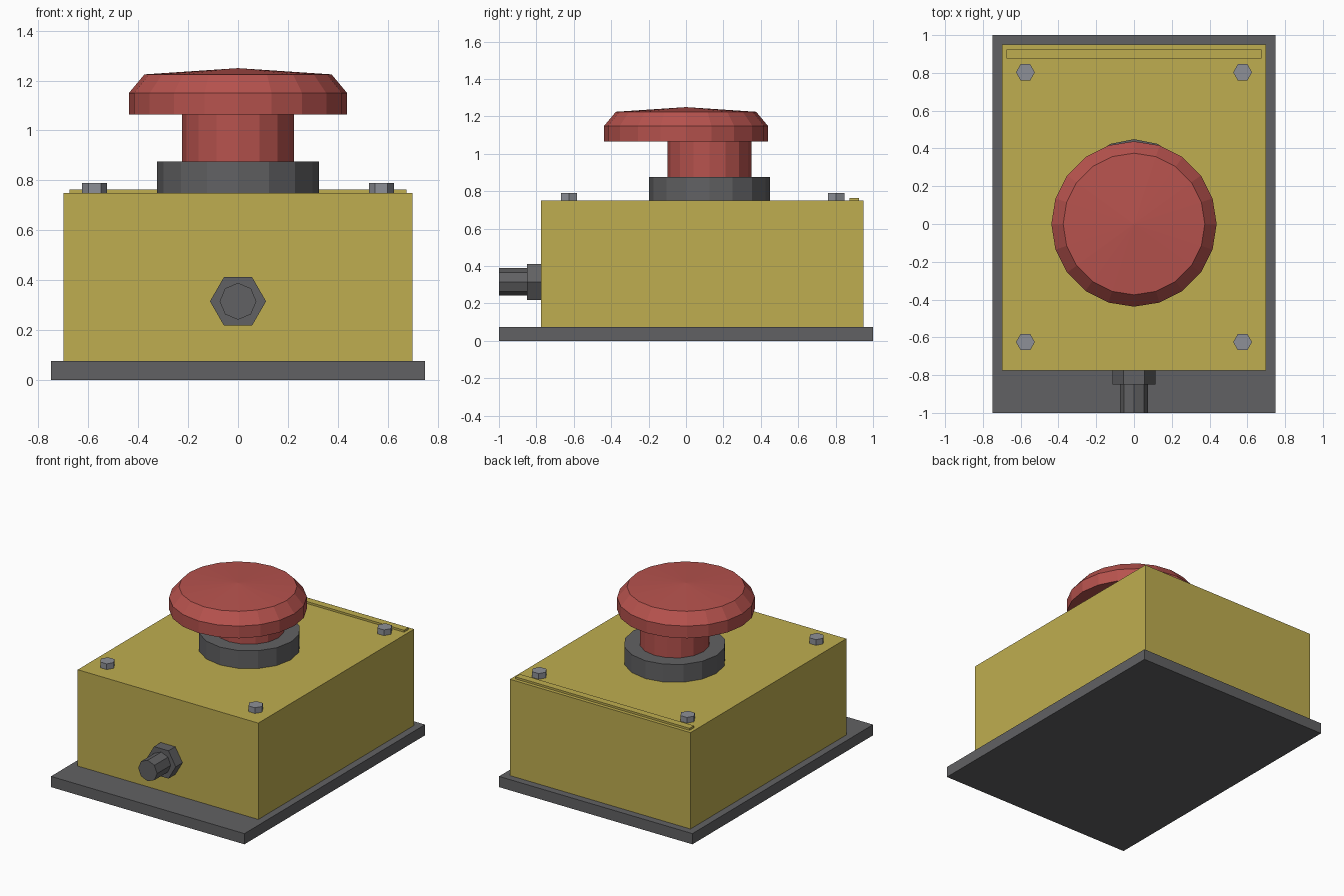
import bpy, bmesh, math
from mathutils import Matrix, Vector

if "Cube" in bpy.data.objects:
    bpy.data.objects.remove(bpy.data.objects["Cube"])


def colour(name, rgb):
    m = bpy.data.materials.new(name)
    m.diffuse_color = (*rgb, 1)
    m.use_nodes = True
    m.node_tree.nodes["Principled BSDF"].inputs["Base Color"].default_value = m.diffuse_color
    return m


YELLOW = colour("mustard_yellow", (0.52, 0.42, 0.08))
GREY = colour("dark_grey", (0.12, 0.12, 0.125))
RED = colour("dull_red", (0.47, 0.085, 0.075))
STEEL = colour("steel_grey", (0.27, 0.28, 0.31))


def finish(name, bm, mat):
    bmesh.ops.recalc_face_normals(bm, faces=bm.faces)
    mesh = bpy.data.meshes.new(name)
    bm.to_mesh(mesh)
    bm.free()
    mesh.materials.append(mat)
    ob = bpy.data.objects.new(name, mesh)
    bpy.context.collection.objects.link(ob)
    return ob


def box(name, lo, hi, mat):
    lo, hi = Vector(lo), Vector(hi)
    bm = bmesh.new()
    bmesh.ops.create_cube(bm, size=1, matrix=Matrix.Translation((lo + hi) / 2)
                          @ Matrix.Diagonal((*(hi - lo), 1)))
    return finish(name, bm, mat)


def lathe(name, profile, sides, mat, loc=(0, 0, 0), rot=None):
    """Stack of polygon rings (radius, height); a zero radius makes an apex."""
    bm = bmesh.new()
    rings = []
    for r, z in profile:
        n = sides if r else 1
        rings.append([bm.verts.new((r * math.cos(math.tau * i / sides),
                                    r * math.sin(math.tau * i / sides), z))
                      for i in range(n)])
    for a, b in zip(rings, rings[1:]):
        for i in range(sides):
            j = (i + 1) % sides
            if len(b) == 1:
                bm.faces.new((a[i], a[j], b[0]))
            else:
                bm.faces.new((a[i], a[j], b[j], b[i]))
    for ring in (rings[0], rings[-1]):
        if len(ring) > 1:
            bm.faces.new(ring)
    bm.transform(Matrix.Translation(loc) @ (rot or Matrix()))
    return finish(name, bm, mat)


# Housing
box("base_plate", (-0.75, -1, 0), (0.75, 1, 0.075), GREY)
box("housing", (-0.7, -0.775, 0.075), (0.7, 0.95, 0.75), YELLOW)
box("top_ridge", (-0.675, 0.875, 0.75), (0.675, 0.925, 0.764), YELLOW)

# Mushroom push button
lathe("button_collar", [(0.324, 0.75), (0.324, 0.875)], 16, GREY, (0, 0.125, 0))
lathe("button_stem", [(0.224, 0.875), (0.224, 1.065)], 16, RED, (0, 0.125, 0))
lathe("button_cap", [(0.4375, 1.065), (0.4375, 1.15), (0.375, 1.225), (0, 1.25)],
      20, RED)

# Corner screws
for x in (-0.575, 0.575):
    for y in (-0.625, 0.803):
        lathe("screw", [(0.05, 0.75), (0.05, 0.79)], 6, STEEL, (x, y, 0))

# Cable gland on the front, pointing to -y
FORWARD = Matrix.Rotation(math.pi / 2, 4, 'X')
lathe("gland_nut", [(0.1125, 0.775), (0.1125, 0.85)], 6, GREY, (0, 0, 0.315), FORWARD)
lathe("gland_tube", [(0.0735, 0.85), (0.0735, 1.0)], 8, GREY, (0, 0, 0.315), FORWARD)
